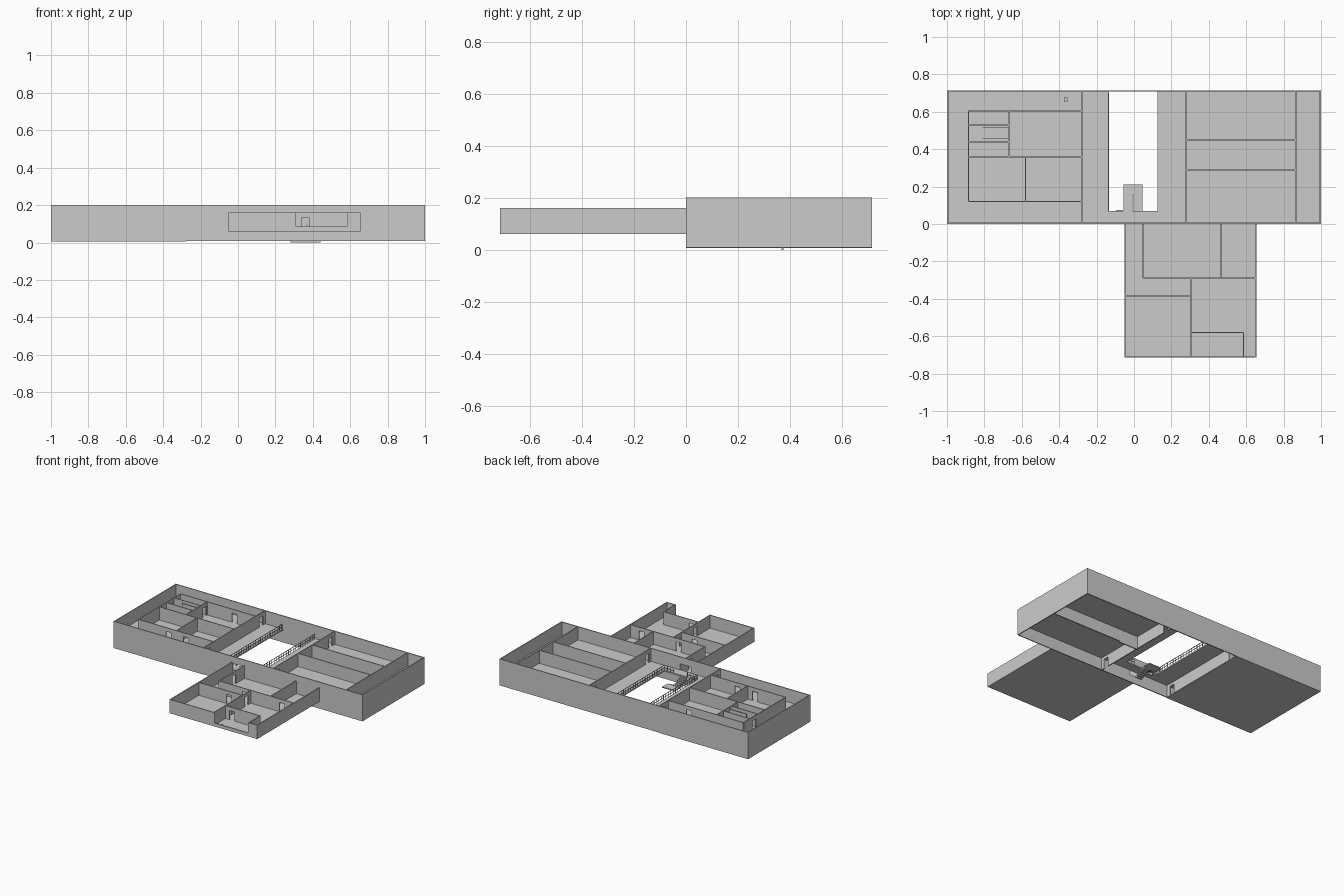
import bpy, bmesh

if "Cube" in bpy.data.objects:
    bpy.data.objects.remove(bpy.data.objects["Cube"])

T = 0.007        # wall thickness
DOOR = 0.068     # door opening height


def box(bm, x0, x1, y0, y1, z0, z1):
    vs = bmesh.ops.create_cube(bm, size=1)["verts"]
    for v in vs:
        v.co = (x0 + (v.co.x + .5) * (x1 - x0),
                y0 + (v.co.y + .5) * (y1 - y0),
                z0 + (v.co.z + .5) * (z1 - z0))


def finish(name, bm):
    me = bpy.data.meshes.new(name)
    bm.to_mesh(me)
    bm.free()
    ob = bpy.data.objects.new(name, me)
    bpy.context.collection.objects.link(ob)
    return ob


def boxes(name, items):
    bm = bmesh.new()
    for b in items:
        box(bm, *b)
    finish(name, bm)


def walls(name, runs, z0, z1, door_h=DOOR):
    """Each run: direction, fixed coordinate, start, end, then door centres."""
    bm = bmesh.new()

    def piece(d, c, a, b, lo, hi):
        if b - a > 1e-4:
            if d == "x":
                box(bm, a, b, c - T / 2, c + T / 2, lo, hi)
            else:
                box(bm, c - T / 2, c + T / 2, a, b, lo, hi)

    for d, c, a, b, *doors in runs:
        cur = a
        for m in sorted(doors):
            piece(d, c, cur, m - .02, z0, z1)
            piece(d, c, m - .02, m + .02, z0 + door_h, z1)
            cur = m + .02
        piece(d, c, cur, b, z0, z1)
    finish(name, bm)


F = .105   # upper floor level
H = .2     # top of main walls
h = T / 2
Y1 = .715

# Main block outer walls, with an entrance into the wing
walls("main_outer_walls", [
    ("x", Y1 - h, -1, 1), ("y", -1 + h, 0, Y1), ("y", 1 - h, 0, Y1),
    ("x", h, -1, -.045), ("x", h, .045, 1)], .008, H)
boxes("wing_entrance_surround", [(-.045, .045, 0, T, .008, .062),
                                 (-.045, .045, 0, T, .15, H)])

# Floors; the hall well stays open and the right block is open underneath
boxes("lower_left_floor", [(-1, -.28, 0, Y1, .006, .013)])
boxes("upper_floor", [(-.998, -.135, .002, .713, .096, F),
                      (.125, .998, .002, .713, .096, F),
                      (-.135, .125, .002, .07, .096, F)])

# Walls between the hall and the two blocks
for tag, z0, z1 in (("lower", .008, .096), ("upper", F, H)):
    walls(tag + "_hall_walls", [("y", -.28, 0, Y1, .06, .66),
                                ("y", .28, 0, Y1, .05, .66)], z0, z1)

# Upper storey partitions
walls("upper_left_partitions", [
    ("x", .605, -.885, -.28, -.45), ("x", .12, -.885, -.28, -.64, -.5),
    ("y", -.885, .12, .605, .485), ("x", .36, -.885, -.28),
    ("y", -.58, .12, .36), ("y", -.67, .36, .605, .40, .57),
    ("x", .53, -.885, -.67), ("x", .44, -.885, -.67)], F, H)
boxes("cubicle_screens", [(-.81, -.67, .513, .517, F, .185),
                          (-.81, -.67, .457, .461, F, .185)])
walls("upper_right_partitions", [
    ("y", .865, 0, Y1), ("x", .45, .28, .865), ("x", .29, .28, .865)], F, H)
boxes("small_column", [(-.375, -.355, .655, .675, F, .15)])

# Lower storey partitions
walls("lower_left_partitions", [("x", .605, -.885, -.28, -.4),
                                ("y", -.885, .12, .605),
                                ("x", .12, -.885, -.28, -.5)], .012, .096)
walls("lower_right_partitions", [("x", .37, .28, 1)], .008, .096)
boxes("lower_door_sill", [(.28, .44, .366, .374, 0, .012)])

# Wing: floor, outer walls with a low-silled front opening, partitions
boxes("wing_floor", [(-.05, .655, -Y1, .002, .06, .067)])
walls("wing_outer_walls", [
    ("y", -.05 + h, -Y1, 0), ("y", .655 - h, -Y1, 0),
    ("x", -Y1 + h, -.05, .31), ("x", -Y1 + h, .585, .655)], .06, .16)
boxes("wing_front_sill", [(.31, .585, -Y1, -Y1 + T, .06, .085)])
boxes("wing_front_post", [(.366, .374, -Y1, -Y1 + T, .06, .09)])
walls("wing_partitions", [
    ("y", .05, -.29, 0, -.12), ("x", -.29, .05, .655, .26, .56),
    ("y", .465, -.29, 0), ("y", .305, -Y1, -.29, -.34, -.54),
    ("x", -.385, -.05, .305, .2), ("x", -.58, .305, .585, .36),
    ("y", .585, -Y1, -.58)], .066, .16)


# Gallery railings around the hall well
def railing(name, d, c, a, b, n):
    r, top = .0015, F + .036
    items = []
    for i in range(n):
        p = a + (b - a) * i / (n - 1)
        x, y = (p, c) if d == "x" else (c, p)
        items.append((x - r, x + r, y - r, y + r, F - .005, top))
    for z in (top, F + .018):
        if d == "x":
            items.append((a, b, c - r, c + r, z - r, z + r))
        else:
            items.append((c - r, c + r, a, b, z - r, z + r))
    boxes(name, items)


railing("left_gallery_railing", "y", -.137, .07, .70, 24)
railing("right_gallery_railing", "y", .127, .07, .70, 24)
railing("front_left_railing", "x", .068, -.137, -.06, 4)
railing("front_right_railing", "x", .068, .05, .127, 4)

# Stair: an upper flight to a landing and a lower flight back down
N = 6
run, rise = .085 / N, .043 / N
steps = [(-.055, .045, .155, .21, .053, .06)]
for i in range(N):
    y = .07 + i * run
    steps.append((-.055, -.007, y, y + run, F - (i + 2) * rise - .006, F - (i + 1) * rise))
    steps.append((-.003, .045, y, y + run, .008 + i * rise, .014 + (i + 1) * rise))
boxes("staircase", steps)
boxes("stair_side_step", [(-.095, -.055, .066, .074, F - .03, F)])
